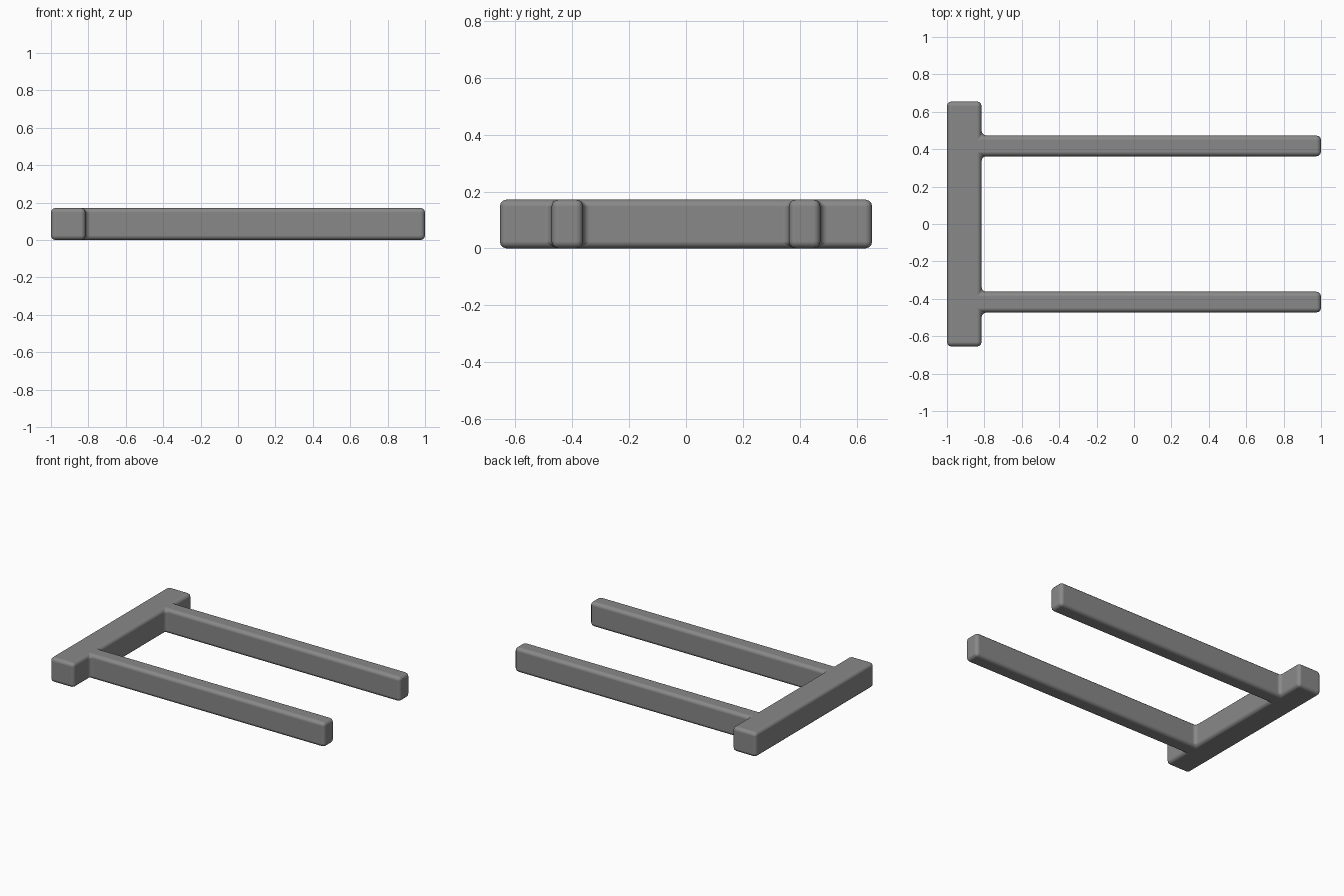
import bpy, bmesh

if "Cube" in bpy.data.objects:
    bpy.data.objects.remove(bpy.data.objects["Cube"])

HEIGHT = 0.172
BAR_BACK, BAR_FRONT, BAR_HALF = -1.0, -0.815, 0.655
PRONG_IN, PRONG_OUT, PRONG_END = 0.362, 0.473, 1.0

# One half of the outline (+y side), mirrored to give the whole fork shape
half = [(BAR_FRONT, PRONG_IN), (PRONG_END, PRONG_IN), (PRONG_END, PRONG_OUT),
        (BAR_FRONT, PRONG_OUT), (BAR_FRONT, BAR_HALF), (BAR_BACK, BAR_HALF)]
outline = half + [(x, -y) for x, y in reversed(half)]

# Extrude the outline upward
bm = bmesh.new()
base = bm.faces.new([bm.verts.new((x, y, 0)) for x, y in outline])
top = bmesh.ops.extrude_face_region(bm, geom=[base])["geom"]
bmesh.ops.translate(bm, vec=(0, 0, HEIGHT),
                    verts=[v for v in top if isinstance(v, bmesh.types.BMVert)])
bmesh.ops.recalc_face_normals(bm, faces=bm.faces)

mesh = bpy.data.meshes.new("two_prong_frame")
bm.to_mesh(mesh)
bm.free()
frame = bpy.data.objects.new("two_prong_frame", mesh)
bpy.context.collection.objects.link(frame)

# Plain grey
grey = bpy.data.materials.new("mid_grey")
grey.diffuse_color = (0.25, 0.25, 0.25, 1)
grey.use_nodes = True
grey.node_tree.nodes["Principled BSDF"].inputs["Base Color"].default_value = grey.diffuse_color
mesh.materials.append(grey)

# Rounded edges and filleted inner corners
bevel = frame.modifiers.new("rounded_edges", 'BEVEL')
bevel.width = 0.025
bevel.segments = 3
bevel.limit_method = 'ANGLE'
bevel.harden_normals = True
mesh.shade_smooth()
